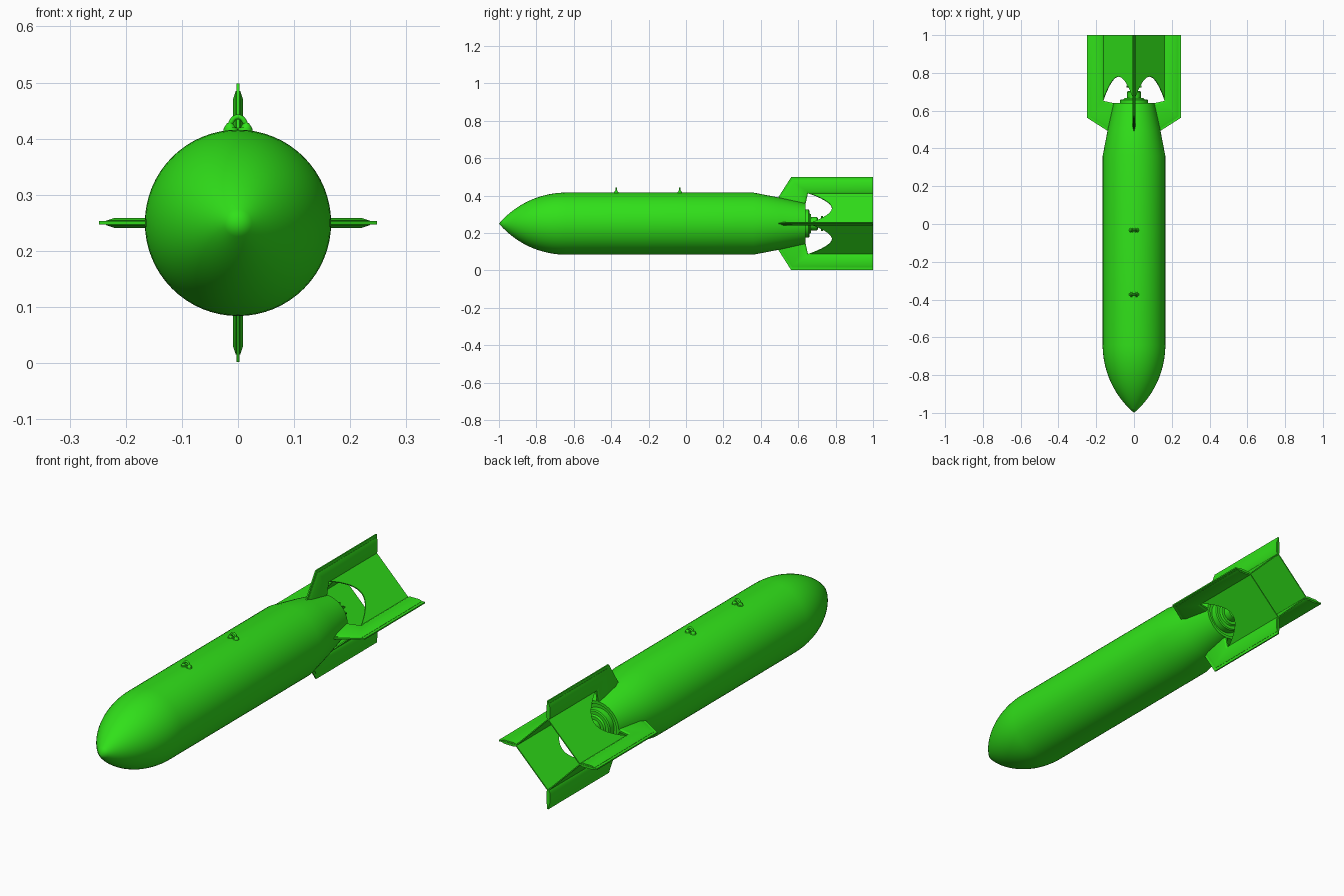
import bpy, bmesh
from math import sin, cos, pi, sqrt, radians
from mathutils import Matrix, Vector

if "Cube" in bpy.data.objects:
    bpy.data.objects.remove(bpy.data.objects["Cube"])

CZ, R = 0.25, 0.166
mat = bpy.data.materials.new("green")
mat.diffuse_color = (0.03, 0.75, 0.01, 1)
mat.use_nodes = True
mat.node_tree.nodes["Principled BSDF"].inputs["Base Color"].default_value = mat.diffuse_color


def finish(name, bm, smooth=30):
    bmesh.ops.recalc_face_normals(bm, faces=bm.faces)
    me = bpy.data.meshes.new(name)
    bm.to_mesh(me)
    bm.free()
    ob = bpy.data.objects.new(name, me)
    bpy.context.collection.objects.link(ob)
    me.materials.append(mat)
    bpy.ops.object.select_all(action='DESELECT')
    ob.select_set(True)
    bpy.context.view_layer.objects.active = ob
    bpy.ops.object.shade_smooth_by_angle(angle=radians(smooth))
    return ob


def lathe(name, profile, n=64):
    """Revolve (y, radius) points round the long axis."""
    bm = bmesh.new()
    vs = [bm.verts.new((r, y, CZ)) for y, r in profile]
    es = [bm.edges.new(p) for p in zip(vs, vs[1:])]
    bmesh.ops.spin(bm, geom=vs + es, cent=(0, 0, CZ), axis=(0, 1, 0),
                   angle=2 * pi, steps=n, use_duplicate=False)
    bmesh.ops.remove_doubles(bm, verts=bm.verts, dist=1e-5)
    return finish(name, bm)


def loft(bm, layers, turn):
    """Stack outlines of (y, radius) at offsets x, turned round the axis."""
    m = Matrix.Translation((0, 0, CZ)) @ Matrix.Rotation(turn, 4, 'Y')
    rows = [[bm.verts.new(m @ Vector((x, y, r))) for y, r in pts] for x, pts in layers]
    for a, b in zip(rows, rows[1:]):
        for i in range(len(a)):
            j = (i + 1) % len(a)
            bm.faces.new((a[i], a[j], b[j], b[i]))
    bm.faces.new(rows[0])
    bm.faces.new(rows[-1])


# body: ogive nose, straight barrel, tapered tail
L = 0.36
rho = (R * R + L * L) / (2 * R)
nose = [(-1 + L * i / 16, max(0, sqrt(rho**2 - (L - L * i / 16)**2) + R - rho))
        for i in range(17)]
lathe("body", nose + [(0.36, R), (0.5, 0.139), (0.64, 0.108), (0.64, 0.095),
                      (0.628, 0.09), (0.628, 0)])
# rear plug and spindle
lathe("tail_plug", [(0.62, 0.075), (0.656, 0.075), (0.66, 0.07), (0.66, 0.055),
                    (0.668, 0.05), (0.668, 0.036), (0.70, 0.036), (0.705, 0.03),
                    (0.705, 0.012), (0.745, 0.012), (0.745, 0)], 40)

# small fan on the spindle
bm = bmesh.new()
for k in range(8):
    m = (Matrix.Translation((0, 0.728, CZ)) @ Matrix.Rotation(k * pi / 4, 4, 'Y')
         @ Matrix.Translation((0, 0, 0.024)) @ Matrix.Rotation(radians(35), 4, 'Z')
         @ Matrix.Diagonal((0.014, 0.003, 0.032, 1)))
    bmesh.ops.create_cube(bm, size=1, matrix=m)
finish("fan", bm)

# four fins: thin edge plate with a thicker chamfered core
edge = [(0.49, 0.135), (0.562, 0.248), (1, 0.248), (1, 0.162), (0.652, 0.162), (0.638, 0.10)]
outer = [(0.50, 0.132), (0.568, 0.235), (0.998, 0.235), (0.998, 0.162), (0.652, 0.162), (0.638, 0.10)]
inner = [(0.517, 0.128), (0.578, 0.220), (0.998, 0.220), (0.998, 0.172), (0.648, 0.172), (0.628, 0.10)]
for k, side in enumerate(("top", "right", "bottom", "left")):
    bm = bmesh.new()
    loft(bm, [(-0.003, edge), (0.003, edge)], k * pi / 2)
    loft(bm, [(-0.009, inner), (-0.004, outer), (0.004, outer), (0.009, inner)], k * pi / 2)
    finish(side + "_fin", bm)

# box tail: four plates in a diamond, each with an arched front edge
N = 24
half = 0.166 / sqrt(2)
for k in range(4):
    bm = bmesh.new()
    m = Matrix.Translation((0, 0, CZ)) @ Matrix.Rotation(pi / 4 + k * pi / 2, 4, 'Y')
    rows = []
    for i in range(N + 1):
        s = i / N
        x = half * (2 * s - 1)
        y = 0.65 + 0.13 * max(0, sin(pi * s))**0.9
        rows.append([bm.verts.new(m @ Vector((x, yy, half + t)))
                     for yy, t in ((y, 0), (1, 0), (1, -0.005), (y, -0.005))])
    for a, b in zip(rows, rows[1:]):
        for i in range(4):
            j = (i + 1) % 4
            bm.faces.new((a[i], a[j], b[j], b[i]))
    bm.faces.new(rows[0])
    bm.faces.new(rows[-1])
    finish("tail_plate_%d" % (k + 1), bm)

# two carrying lugs: arch on flared feet
for name, y in (("front_lug", -0.373), ("rear_lug", -0.033)):
    bm = bmesh.new()
    rings = []
    for i in range(17):
        a = pi * i / 16
        rings.append([bm.verts.new(((0.0145 + 0.0045 * cos(b)) * cos(a), y + 0.0045 * sin(b),
                                    0.418 + (0.021 + 0.0045 * cos(b)) * sin(a)))
                      for b in [2 * pi * j / 10 for j in range(10)]])
    for p, q in zip(rings, rings[1:]):
        for i in range(10):
            j = (i + 1) % 10
            bm.faces.new((p[i], p[j], q[j], q[i]))
    for sx in (-1, 1):
        bmesh.ops.create_cone(bm, cap_ends=True, segments=20, radius1=0.014, radius2=0.012,
                              depth=0.01, matrix=Matrix.Translation((sx * 0.013, y, 0.415)))
        bmesh.ops.create_cone(bm, cap_ends=True, segments=20, radius1=0.010, radius2=0.005,
                              depth=0.008, matrix=Matrix.Translation((sx * 0.0145, y, 0.424)))
    finish(name, bm, 40)
